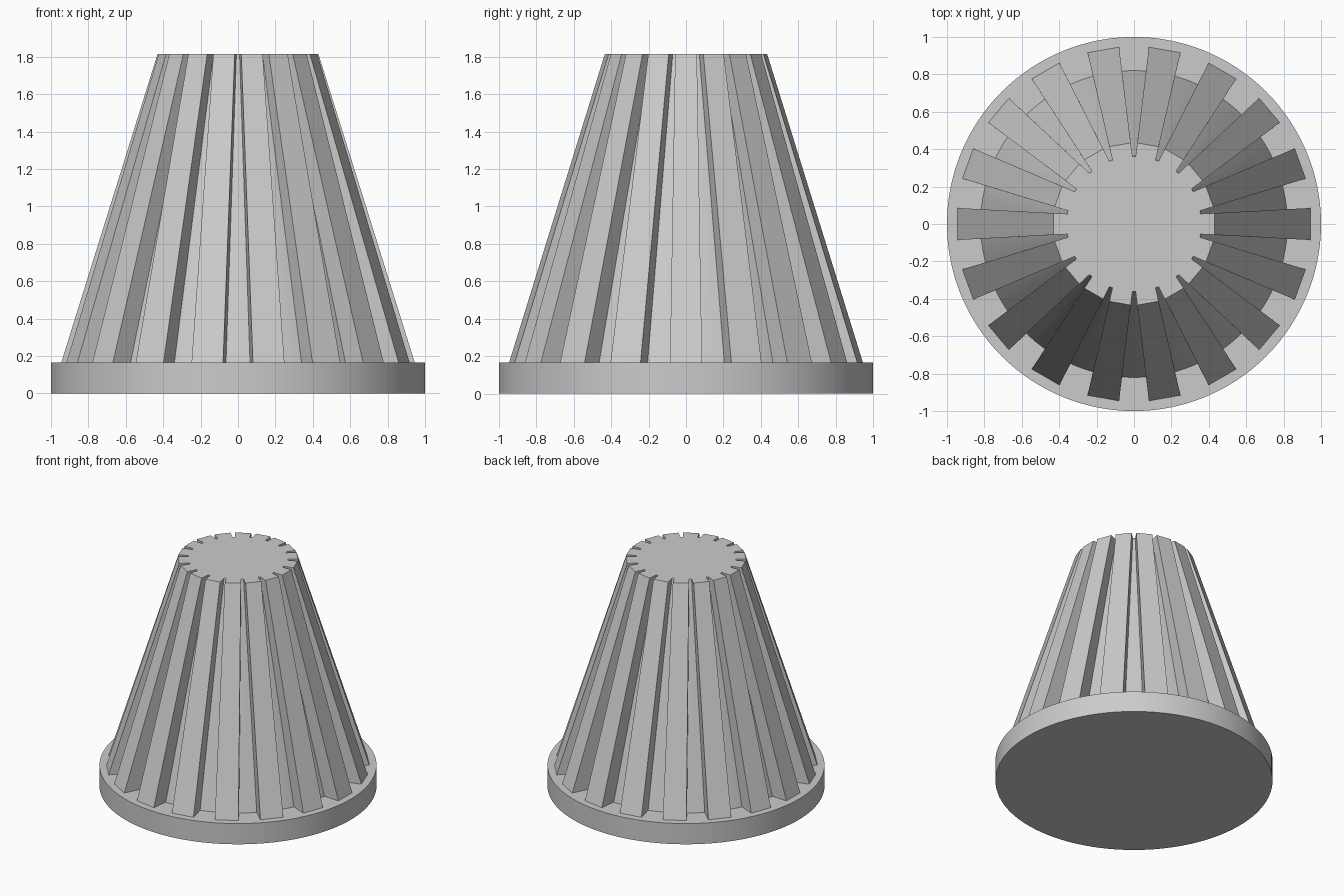
import bpy, bmesh
from math import cos, sin, pi, asin, sqrt

if "Cube" in bpy.data.objects:
    bpy.data.objects.remove(bpy.data.objects["Cube"])

RIBS = 18
BASE_Z, TOP_Z = 0.165, 1.815
ARC = 4  # core segments between neighbouring ribs


def half_width(r):
    return 0.058 + 0.0535 * (r - 0.43)


def outline(r_out, r_in):
    """Ribbed ring: flat-ended ribs with round core arcs in the gaps."""
    pts = []
    w_out, w_in = half_width(r_out), half_width(r_in)
    a_in = asin(w_in / r_in)
    for i in range(RIBS):
        t = 2 * pi * i / RIBS
        for s in (-1, 1):
            pts.append((r_out * cos(t) - s * w_out * sin(t),
                        r_out * sin(t) + s * w_out * cos(t)))
        gap = 2 * pi / RIBS - 2 * a_in
        for k in range(ARC + 1):
            a = t + a_in + gap * k / ARC
            pts.append((r_in * cos(a), r_in * sin(a)))
    return pts


def loft(name, low, high, z0, z1):
    bm = bmesh.new()
    a = [bm.verts.new((x, y, z0)) for x, y in low]
    b = [bm.verts.new((x, y, z1)) for x, y in high]
    n = len(a)
    for i in range(n):
        j = (i + 1) % n
        bm.faces.new((a[i], a[j], b[j], b[i]))
    bm.faces.new(a[::-1])
    bm.faces.new(b)
    me = bpy.data.meshes.new(name)
    bm.to_mesh(me)
    bm.free()
    ob = bpy.data.objects.new(name, me)
    bpy.context.collection.objects.link(ob)
    bpy.ops.object.select_all(action='DESELECT')
    ob.select_set(True)
    bpy.context.view_layer.objects.active = ob
    bpy.ops.object.shade_smooth_by_angle(angle=pi / 18)
    return ob


# Round base plate
circle = [(cos(2 * pi * i / 128), sin(2 * pi * i / 128)) for i in range(128)]
loft("base_plate", circle, circle, 0, BASE_Z)

# Tapered body with vertical ribs
loft("ribbed_cone", outline(0.945, 0.82), outline(0.43, 0.36), BASE_Z, TOP_Z)
